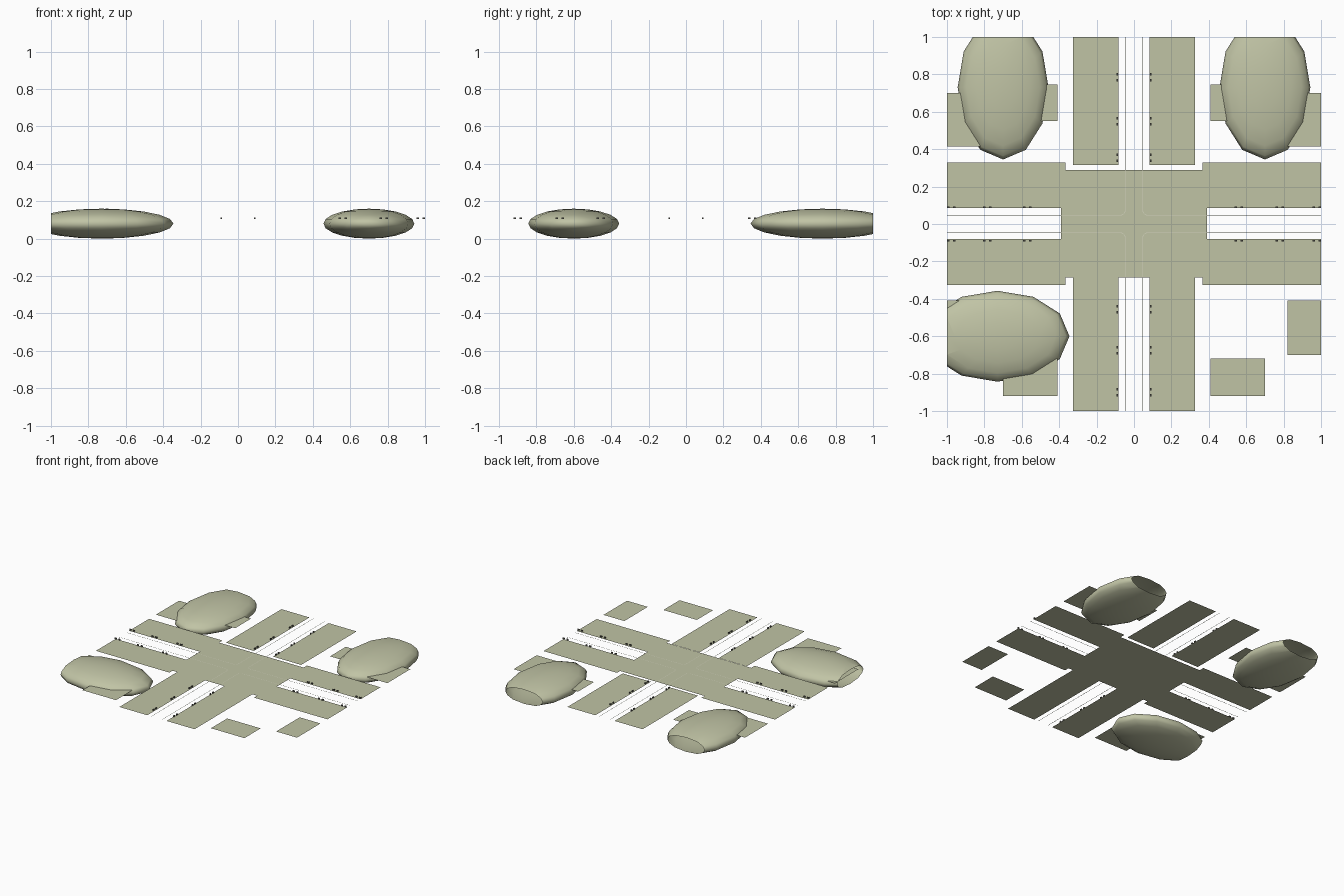
import bpy, bmesh, math
from mathutils import Vector

if "Cube" in bpy.data.objects:
    bpy.data.objects.remove(bpy.data.objects["Cube"])

Z = 0.10  # street level


def material(name, rgb):
    m = bpy.data.materials.new(name)
    m.diffuse_color = (*rgb, 1)
    m.use_nodes = True
    m.node_tree.nodes["Principled BSDF"].inputs["Base Color"].default_value = m.diffuse_color
    return m


OLIVE = material("olive", (0.53, 0.55, 0.376))
PALE = material("pale_line", (0.66, 0.67, 0.52))
DARK = material("dark_post", (0.12, 0.12, 0.10))


def make_object(name, bm, mat=OLIVE, smooth=False):
    mesh = bpy.data.meshes.new(name)
    if smooth:
        for f in bm.faces:
            f.smooth = True
    bm.to_mesh(mesh)
    bm.free()
    mesh.materials.append(mat)
    ob = bpy.data.objects.new(name, mesh)
    bpy.context.collection.objects.link(ob)
    return ob


def slab(name, x0, x1, y0, y1, z=Z):
    # flat paving sheet
    bm = bmesh.new()
    bm.faces.new([bm.verts.new(p) for p in
                  ((x0, y0, z), (x1, y0, z), (x1, y1, z), (x0, y1, z))])
    return make_object(name, bm)


def mound(name, cx, cy, rx, ry, cut_co, cut_no):
    # squashed sphere, cut open at the edge of the plot
    bm = bmesh.new()
    bmesh.ops.create_uvsphere(bm, u_segments=12, v_segments=10, radius=1)
    for v in bm.verts:
        v.co = Vector((cx + v.co.x * rx, cy + v.co.y * ry, 0.08 + v.co.z * 0.08))
    bmesh.ops.bisect_plane(bm, geom=bm.verts[:] + bm.edges[:] + bm.faces[:],
                           plane_co=cut_co, plane_no=cut_no, clear_outer=True)
    return make_object(name, bm, smooth=True)


def kerb_line(name, sx, sy, a=0.045, r=0.03, w=0.003):
    # thin ribbon along two lanes with a rounded corner
    inner, outer = [], []
    for off, side in ((a, inner), (a + w, outer)):
        rr = r - (off - a)
        side.append((off, 1.0))
        for i in range(7):
            t = math.pi / 2 * i / 6
            side.append((a + r - rr * math.cos(t), a + r - rr * math.sin(t)))
        side.append((1.0, off))
    bm = bmesh.new()
    A = [bm.verts.new((sx * x, sy * y, Z + 0.002)) for x, y in inner]
    B = [bm.verts.new((sx * x, sy * y, Z + 0.002)) for x, y in outer]
    for i in range(len(A) - 1):
        bm.faces.new((A[i], A[i + 1], B[i + 1], B[i]))
    bm.normal_update()
    for f in bm.faces:
        if f.normal.z < 0:
            f.normal_flip()
    return make_object(name, bm, PALE)


def posts(name, cx, cy, along_x):
    # pair of tiny low posts on the pavement edge
    bm = bmesh.new()
    for d in (-0.016, 0.016):
        x, y = (cx + d, cy) if along_x else (cx, cy + d)
        cube = bmesh.ops.create_cube(bm, size=1)["verts"]
        sx, sy = (0.014, 0.007) if along_x else (0.007, 0.014)
        for v in cube:
            v.co = Vector((x + v.co.x * sx, y + v.co.y * sy, Z + 0.009 + v.co.z * 0.010))
    return make_object(name, bm, DARK)


# central crossing
slab("crossing", -0.39, 0.39, -0.285, 0.29, Z - 0.001)

# pavements beside the four road arms
for s, side in ((-1, "left"), (1, "right")):
    x0, x1 = sorted((s * 0.083, s * 0.325))
    slab("back_pavement_" + side, x0, x1, 0.315, 1.0)
    slab("front_pavement_" + side, x0, x1, -1.0, -0.285)
    x0, x1 = sorted((s * 0.365, s * 1.0))
    slab(side + "_pavement_back", x0, x1, 0.085, 0.33)
    slab(side + "_pavement_front", x0, x1, -0.325, -0.08)

# small building pads in the corner plots
for s, side in ((-1, "left"), (1, "right")):
    x0, x1 = sorted((s * 0.82, s * 1.0))
    slab("outer_pad_back_" + side, x0, x1, 0.415, 0.70)
    slab("outer_pad_front_" + side, x0, x1, -0.70, -0.41)
    x0, x1 = sorted((s * 0.41, s * 0.70))
    slab("inner_pad_back_" + side, x0, x1, 0.55, 0.745)
    slab("inner_pad_front_" + side, x0, x1, -0.92, -0.72)

# rounded mounds in three plots
mound("mound_back_left", -0.70, 0.73, 0.243, 0.385, (0, 1, 0), (0, 1, 0))
mound("mound_back_right", 0.70, 0.73, 0.243, 0.385, (0, 1, 0), (0, 1, 0))
mound("mound_front_left", -0.73, -0.60, 0.385, 0.243, (-1, 0, 0), (-1, 0, 0))

# kerb lines round each corner
for sx in (-1, 1):
    for sy in (-1, 1):
        kerb_line("kerb_line", sx, sy)

# post pairs along the kerbs
for s in (-1, 1):
    for y in (0.785, 0.55, 0.355, -0.455, -0.675, -0.90):
        posts("posts", s * 0.09, y, False)
    for x in (0.56, 0.78, 0.977, -0.57, -0.785, -0.977):
        posts("posts", x, s * 0.09, True)
